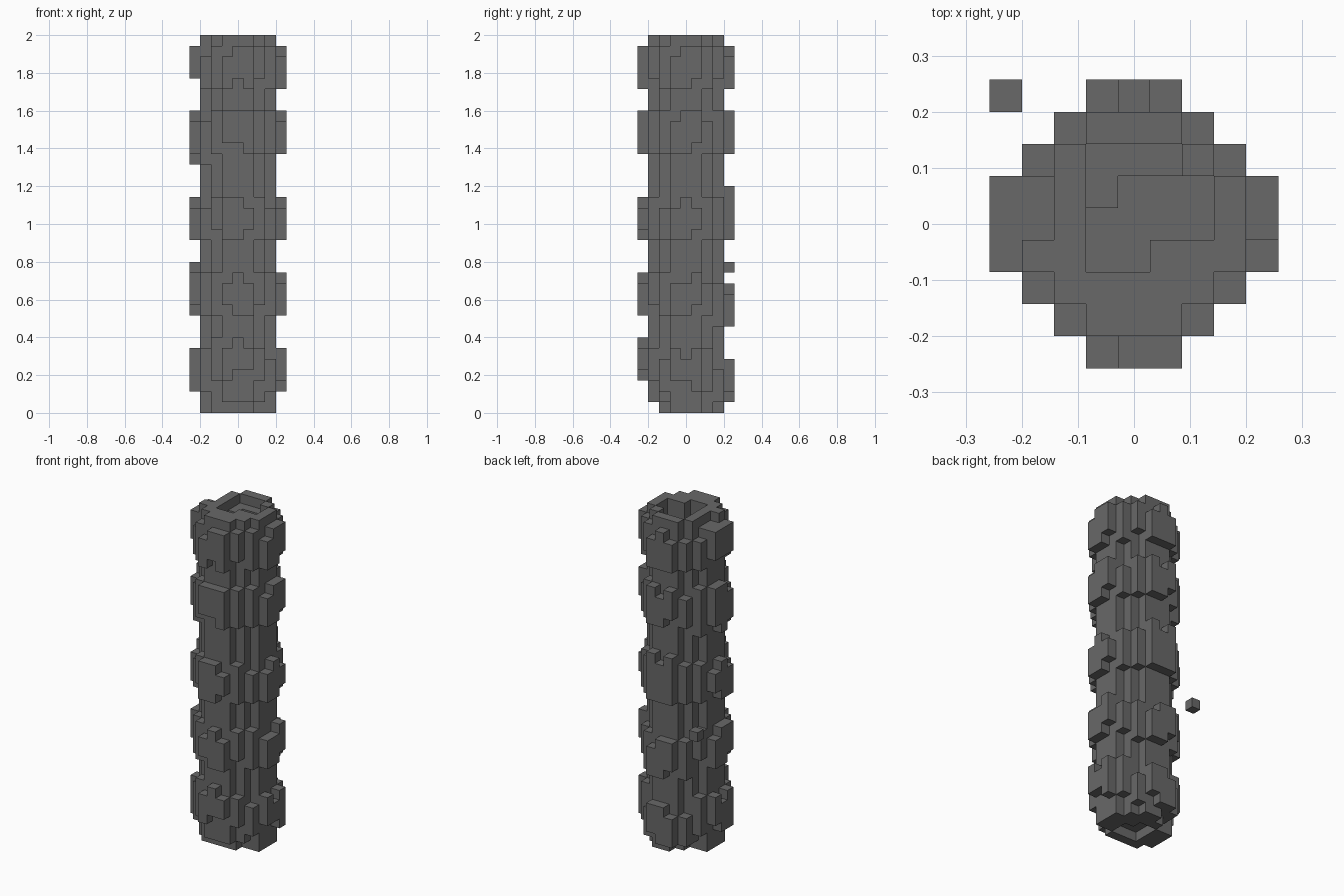
import bpy, bmesh, random
from mathutils import Vector

cube = bpy.data.objects.get("Cube")
if cube:
    bpy.data.objects.remove(cube)

HEIGHT = 35                  # blocks from bottom to top
SIZE = 2 / HEIGHT            # edge of one block
random.seed(4)

grey = bpy.data.materials.new("dark_grey")
grey.use_nodes = True
grey.diffuse_color = (0.14, 0.14, 0.14, 1)
grey.node_tree.nodes["Principled BSDF"].inputs["Base Color"].default_value = grey.diffuse_color


def column(x, y, low, high):
    return {(x, y, z) for z in range(low, high + 1)}


# Core: rounded column with a stepped hollow in the top and a dent below
core = set()
for x in range(-3, 4):
    for y in range(-3, 4):
        if x * x + y * y <= 10:
            core |= column(x, y, 0, HEIGHT - 1)

top = HEIGHT - 1
shallow = {(-1, 2), (0, 2), (1, 2), (-1, 1), (-3, 0), (-3, 1)}
deep = {(x, 0) for x in range(-1, 3)} | {(x, 1) for x in range(3)} | {(-1, -1), (0, -1)}
for x, y in shallow | deep:
    core.discard((x, y, top))
for x, y in deep:
    core.discard((x, y, top - 1))
for x in range(-3, 4):
    for y in range(-3, 4):
        centre = abs(x) < 2 and abs(y) < 2 and (x, y) != (1, 1)
        if y == -3 or centre or (x, y) in ((2, -2), (-2, 2), (-1, 3)):
            core.discard((x, y, 0))

# Raised plates: lowest block of each band, then the trim of its three strips
# f = full, t = top cut, b = bottom cut, n = both cut
SIDES = {
    "front": ((0, -1), (3, 9, 16, 24, 30), ("tbn", "nft", "ffn", "bbf", "tbf")),
    "left": ((1, 0), (2, 9, 16, 24, 30), ("bnf", "ttb", "tfn", "tfb", "tfb")),
    "back": ((0, 1), (1, 8, 16, 24, 30), ("tfb", "bft", "ftf", "btf", "tft")),
    "right": ((-1, 0), (2, 9, 16, 23, 30), ("ftb", "bft", "tfn", "nfb", "bbb")),
}


def trimmed(x, y, low, high, code):
    return column(x, y, low + (code in "bn"), high - (code in "tn"))


plates, bars = {}, set()
for side, (normal, lows, codes) in SIDES.items():
    cells = set()
    for low, code in zip(lows, codes):
        # two bands stand one block taller on a single side
        tall = (side, low) in (("back", 16), ("right", 23))
        high = low + (4 if tall else 3)
        for offset, c in zip((-1, 0, 1), code):
            x = normal[0] * 4 + abs(normal[1]) * offset
            y = normal[1] * 4 + abs(normal[0]) * offset
            cells |= trimmed(x, y, low, high, c)
        # corner bars beside each plate
        for offset in (-2, 2):
            x = normal[0] * 3 + abs(normal[1]) * offset
            y = normal[1] * 3 + abs(normal[0]) * offset
            bars |= trimmed(x, y, low, high, random.choice("fftb"))
    plates[side] = cells

chip = {(-4, 4, 13)}
solid = core | bars | chip | set().union(*plates.values())


def build(name, cells):
    """Make one object from the outer faces of its blocks."""
    bm = bmesh.new()
    for cell in sorted(cells):
        centre = Vector(cell) + Vector((0, 0, 0.5))
        for axis in range(3):
            for sign in (-1, 1):
                step = [0, 0, 0]
                step[axis] = sign
                if tuple(a + b for a, b in zip(cell, step)) in solid:
                    continue
                u, v, n = Vector(), Vector(), Vector(step) / 2
                u[(axis + 1) % 3] = 0.5
                v[(axis + 2) % 3] = 0.5 * sign
                corners = (n - u - v, n + u - v, n + u + v, n - u + v)
                bm.faces.new([bm.verts.new((centre + c) * SIZE) for c in corners])
    bmesh.ops.remove_doubles(bm, verts=bm.verts, dist=SIZE / 100)
    bmesh.ops.dissolve_limit(bm, angle_limit=0.01, verts=bm.verts, edges=bm.edges)
    mesh = bpy.data.meshes.new(name)
    bm.to_mesh(mesh)
    bm.free()
    mesh.materials.append(grey)
    obj = bpy.data.objects.new(name, mesh)
    bpy.context.collection.objects.link(obj)


build("column_core", core)
build("corner_bars", bars)
build("loose_block", chip)
for side, cells in plates.items():
    build(side + "_plates", cells)
